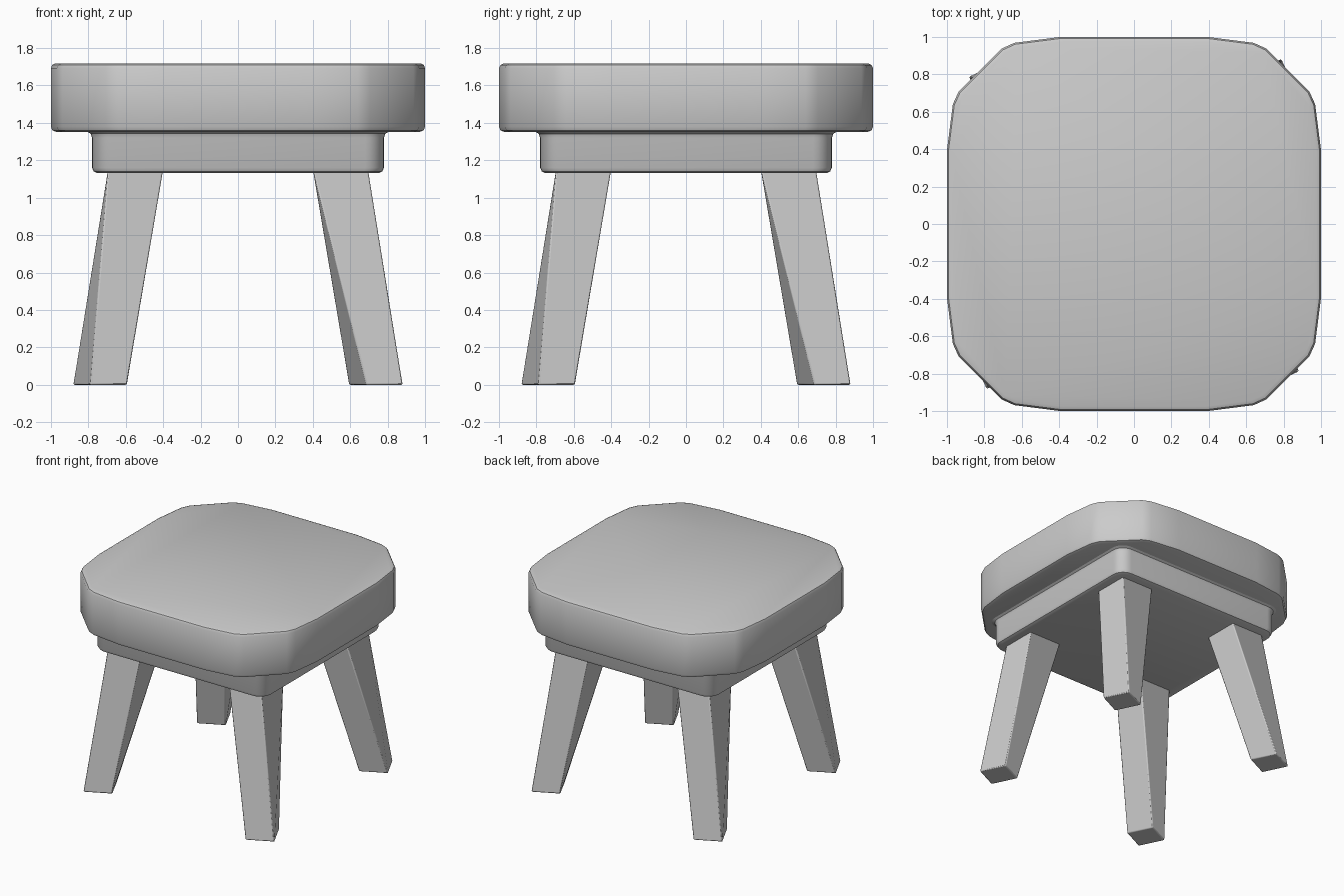
import bpy, bmesh
from math import sin, cos, pi, radians

if "Cube" in bpy.data.objects:
    bpy.data.objects.remove(bpy.data.objects["Cube"])


def loft(name, rings):
    """Skin a stack of equal-length rings and cap both ends."""
    bm = bmesh.new()
    vs = [[bm.verts.new(p) for p in ring] for ring in rings]
    n = len(vs[0])
    for a, b in zip(vs, vs[1:]):
        for i in range(n):
            j = (i + 1) % n
            bm.faces.new((a[i], a[j], b[j], b[i]))
    bm.faces.new(vs[0][::-1])
    bm.faces.new(vs[-1])
    bmesh.ops.recalc_face_normals(bm, faces=bm.faces)
    me = bpy.data.meshes.new(name)
    bm.to_mesh(me)
    bm.free()
    ob = bpy.data.objects.new(name, me)
    bpy.context.collection.objects.link(ob)
    return ob


def smooth(ob, angle):
    bpy.ops.object.select_all(action='DESELECT')
    ob.select_set(True)
    bpy.context.view_layer.objects.active = ob
    bpy.ops.object.shade_smooth_by_angle(angle=radians(angle))


def four_corners(corner):
    """Repeat one corner's outline around z."""
    out = []
    for c, s in ((1, 0), (0, 1), (-1, 0), (0, -1)):
        out += [(x * c - y * s, x * s + y * c) for x, y in corner]
    return out


def slab(name, corner, profile):
    outline = four_corners(corner)
    ob = loft(name, [[(x * k, y * k, z) for x, y in outline] for k, z in profile])
    smooth(ob, 35)
    return ob


# Thick seat with faceted corners and softened rims
slab("seat",
     [(1, .39), (.968, .64), (.938, .706), (.706, .938), (.64, .968), (.39, 1)],
     [(.972, 1.352), (.992, 1.36), (1, 1.38), (1, 1.692), (.992, 1.71), (.975, 1.718)])

# Base plate with rounded corners, flaring into the seat
arc = [(.68 + .1 * cos(i * pi / 12), .68 + .1 * sin(i * pi / 12)) for i in range(7)]
slab("base_plate", arc,
     [(.965, 1.132), (.988, 1.14), (1, 1.16), (1, 1.32), (1.01, 1.342), (1.035, 1.354)])


# Splayed legs: square section that tapers and twists towards the floor
def leg_ring(centre, half, twist, z, quarter):
    pts = []
    for i in range(4):
        a = pi / 4 + i * pi / 2 + twist
        r = half * 2 ** .5
        pts.append((centre + r * cos(a), -centre + r * sin(a)))
    q = quarter * pi / 2
    return [(x * cos(q) - y * sin(q), x * sin(q) + y * cos(q), z) for x, y in pts]


for k, side in enumerate(("front_right", "back_right", "back_left", "front_left")):
    leg = loft(side + "_leg", [
        leg_ring(.737, .109, radians(26), 0, k),
        leg_ring(.549, .147, 0, 1.14, k)])
    bev = leg.modifiers.new("soft_edges", 'BEVEL')
    bev.width = .008
    bev.segments = 2
    smooth(leg, 30)
